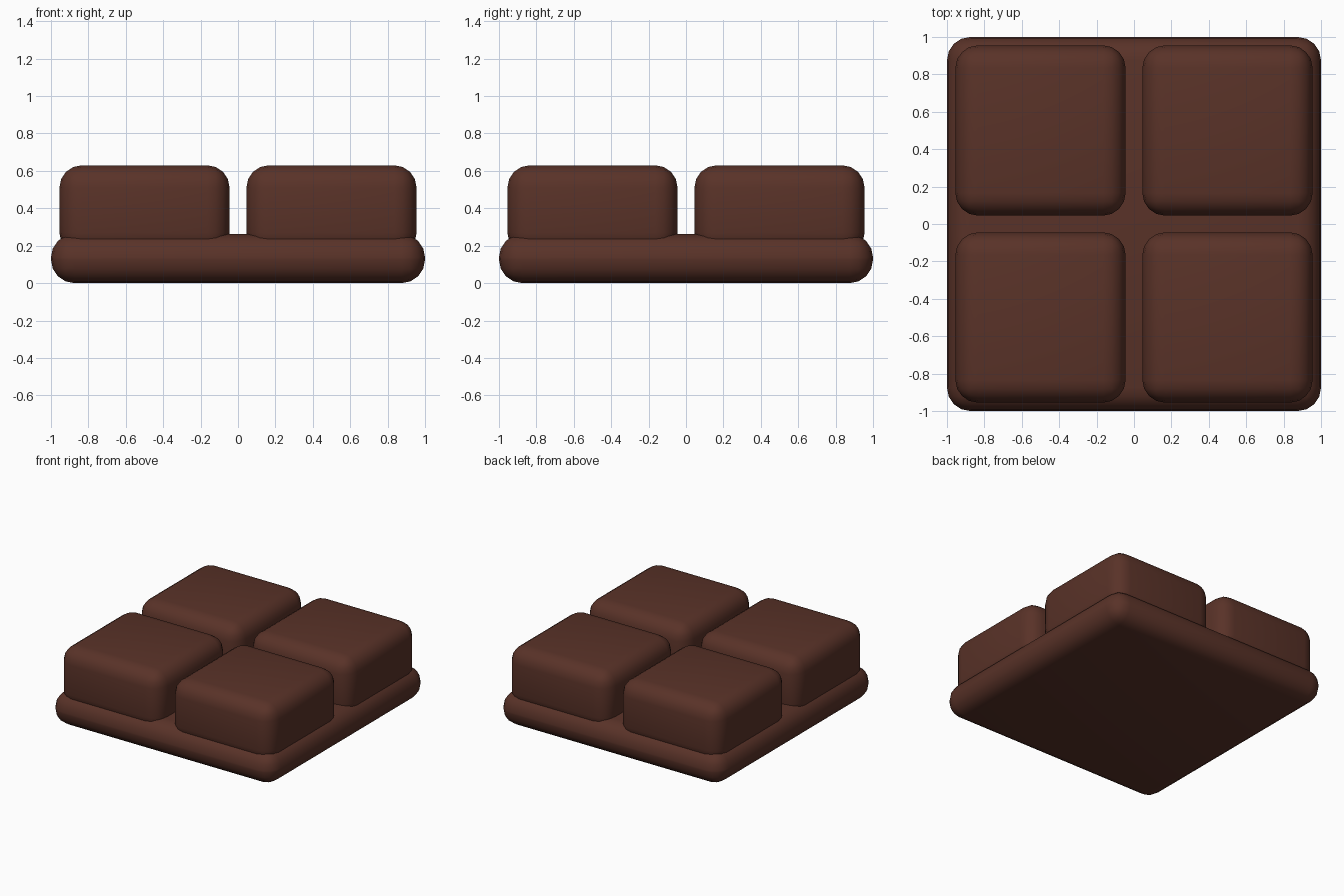
import bpy

if "Cube" in bpy.data.objects:
    bpy.data.objects.remove(bpy.data.objects["Cube"])

chocolate = bpy.data.materials.new("dark_chocolate")
chocolate.diffuse_color = (0.10, 0.032, 0.021, 1)
chocolate.use_nodes = True
chocolate.node_tree.nodes["Principled BSDF"].inputs["Base Color"].default_value = chocolate.diffuse_color


def rounded_box(name, center, size, radius, segments):
    """Box with every edge rounded, smooth shaded."""
    bpy.ops.mesh.primitive_cube_add(size=1, location=center)
    ob = bpy.context.object
    ob.name = name
    ob.scale = size
    bpy.ops.object.transform_apply(location=False, rotation=False, scale=True)
    bevel = ob.modifiers.new("rounding", 'BEVEL')
    bevel.width = radius
    bevel.segments = segments
    bevel.limit_method = 'NONE'
    bpy.ops.object.modifier_apply(modifier=bevel.name)
    bpy.ops.object.shade_smooth_by_angle(angle=0.7)
    ob.data.materials.append(chocolate)
    return ob


# Base slab
rounded_box("base_slab", (0, 0, 0.131), (2, 2, 0.262), 0.125, 4)

# Four raised squares, slightly sunk into the slab
for row, sy in (("front", -1), ("back", 1)):
    for side, sx in (("left", -1), ("right", 1)):
        rounded_box(f"{row}_{side}_square", (sx * 0.5, sy * 0.5, 0.39),
                    (0.91, 0.91, 0.48), 0.12, 4)
